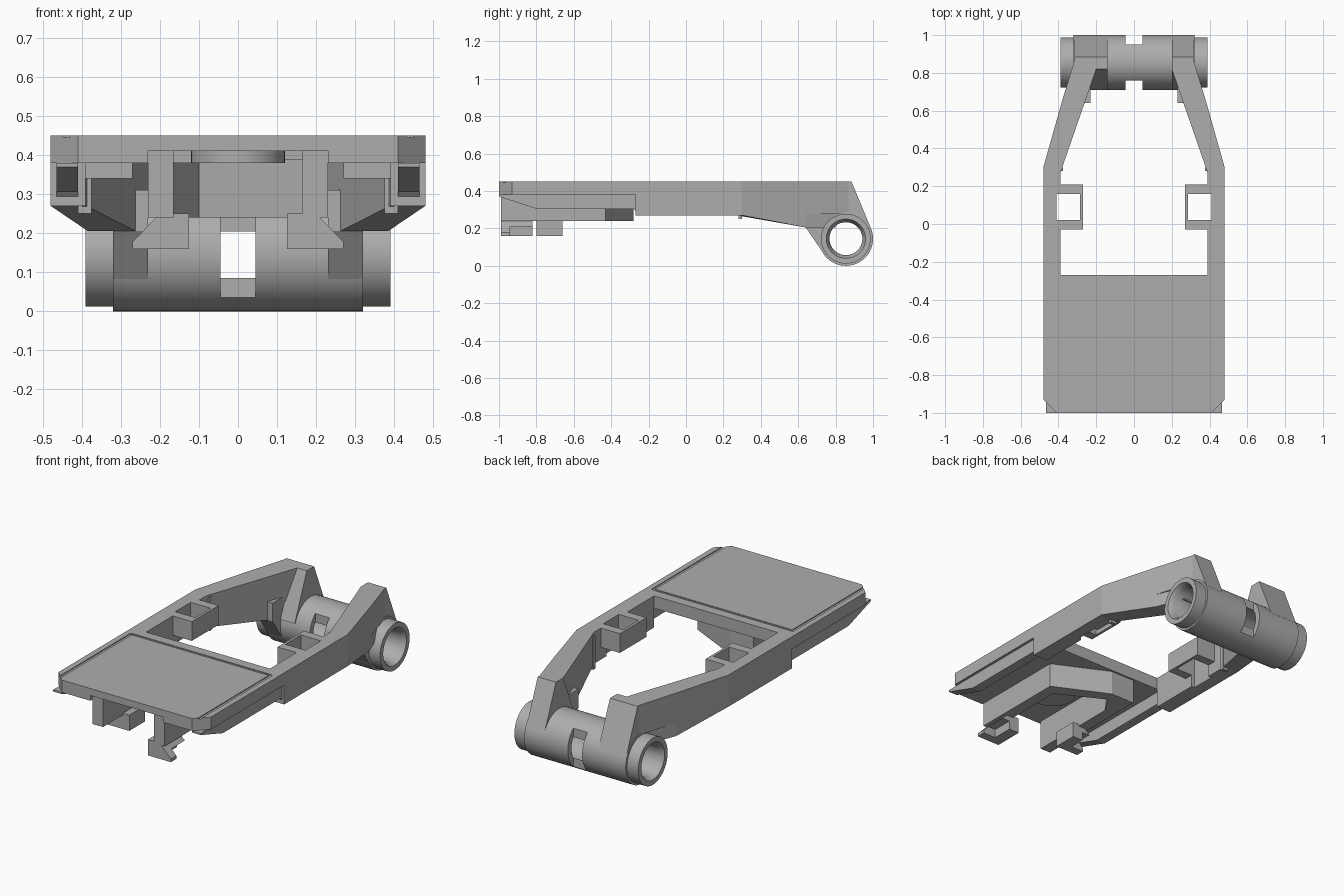
import bpy, bmesh, math
from mathutils import Vector

cube = bpy.data.objects.get("Cube")
if cube:
    bpy.data.objects.remove(cube, do_unlink=True)

grey = bpy.data.materials.new("mid grey plastic")
grey.use_nodes = True
grey.diffuse_color = (0.42, 0.42, 0.42, 1)
grey.node_tree.nodes["Principled BSDF"].inputs["Base Color"].default_value = (0.42, 0.42, 0.42, 1)


def finish(name, bm):
    bmesh.ops.recalc_face_normals(bm, faces=bm.faces[:])
    mesh = bpy.data.meshes.new(name)
    bm.to_mesh(mesh)
    bm.free()
    mesh.materials.append(grey)
    obj = bpy.data.objects.new(name, mesh)
    bpy.context.collection.objects.link(obj)
    return obj


def prism(name, outline, low, high, axis="z"):
    """Extrude a 2D outline along z (xy outline) or x (yz outline)."""
    bm = bmesh.new()
    n = len(outline)
    lows = low if isinstance(low, list) else [low] * n
    place = (lambda p, h: (p[0], p[1], h)) if axis == "z" else (lambda p, h: (h, p[0], p[1]))
    a = [bm.verts.new(place(p, h)) for p, h in zip(outline, lows)]
    b = [bm.verts.new(place(p, high)) for p in outline]
    bm.faces.new(a)
    bm.faces.new(b)
    for i in range(n):
        j = (i + 1) % n
        bm.faces.new((a[i], a[j], b[j], b[i]))
    return finish(name, bm)


def box(name, x0, x1, y0, y1, z0, z1):
    return prism(name, [(x0, y0), (x1, y0), (x1, y1), (x0, y1)], z0, z1)


def flip(points, side):
    return [(side * x, y) for x, y in points]


def lathe(name, profile, y, z, steps=56):
    """Spin a closed (x, radius) profile about the hinge axis."""
    bm = bmesh.new()
    rings = []
    for i in range(steps):
        t = 2 * math.pi * i / steps
        rings.append([bm.verts.new((x, y + r * math.cos(t), z + r * math.sin(t))) for x, r in profile])
    for i in range(steps):
        a, b = rings[i], rings[(i + 1) % steps]
        for k in range(len(profile)):
            m = (k + 1) % len(profile)
            bm.faces.new((a[k], a[m], b[m], b[k]))
    return finish(name, bm)


def cut(obj, cutter):
    mod = obj.modifiers.new("cut", "BOOLEAN")
    mod.operation = "DIFFERENCE"
    mod.solver = "EXACT"
    mod.object = cutter
    bpy.context.view_layer.objects.active = obj
    bpy.ops.object.modifier_apply(modifier=mod.name)
    bpy.data.objects.remove(cutter, do_unlink=True)


def smooth(obj):
    bpy.ops.object.select_all(action="DESELECT")
    obj.select_set(True)
    bpy.context.view_layer.objects.active = obj
    bpy.ops.object.shade_smooth_by_angle(angle=math.radians(30))


# Front plate with clipped corners and a fine groove around its panel
plate = prism("front_plate", [(-0.41, -1), (0.41, -1), (0.48, -0.93), (0.48, -0.27),
                              (-0.48, -0.27), (-0.48, -0.93)], 0.38, 0.45)
for s in (-1, 1):
    cut(plate, box("groove_cutter", s * 0.44 - 0.008, s * 0.44 + 0.008, -1.1, -0.33, 0.445, 0.5))
cut(plate, box("groove_cutter", -0.44, 0.44, -0.34, -0.325, 0.445, 0.5))
cut(plate, box("underside_cutter", -0.23, 0.23, -1.1, -0.45, 0.3, 0.41))

# Hinge barrel: hollow, with stepped collars, slotted front and back
HY, HZ = 0.855, 0.145
half = [(0.32, 0.145), (0.32, 0.133), (0.39, 0.133), (0.39, 0.105), (0.36, 0.088),
        (0.2, 0.088), (0.2, 0.112)]
barrel = lathe("hinge_barrel", half + [(-x, r) for x, r in reversed(half)], HY, HZ)
cut(barrel, box("slot_cutter", -0.045, 0.045, 0.6, 0.76, -0.1, 0.4))
cut(barrel, box("slot_cutter", -0.045, 0.045, 0.95, 1.1, -0.1, 0.4))
smooth(barrel)

for s, side in ((1, "left"), (-1, "right")):
    # Side rail with a square well let into its inner face
    rail = box(side + "_rail", *sorted((s * 0.39, s * 0.48)), -0.27, 0.3, 0.27, 0.45)
    cut(rail, box("well_cutter", *sorted((s * 0.3, s * 0.41)), 0.02, 0.16, 0.2, 0.5))
    well = box(side + "_well", *sorted((s * 0.27, s * 0.392)), -0.03, 0.21, 0.34, 0.45)
    cut(well, box("well_cutter", *sorted((s * 0.285, s * 0.41)), 0.02, 0.16, 0.2, 0.5))

    # Skirt below the plate edge, tapered at the front
    prism(side + "_skirt", [(-1, 0.38), (-1, 0.37), (-0.8, 0.305), (-0.28, 0.305), (-0.25, 0.27),
                            (-0.25, 0.38)], s * 0.41, s * 0.465, "x")

    # Converging arm, deeper toward the hinge
    prism(side + "_arm", flip([(0.48, 0.3), (0.384, 0.64), (0.262, 0.64), (0.39, 0.27)], s),
          [0.27, 0.205, 0.205, 0.27], 0.45)
    prism(side + "_arm_end", flip([(0.384, 0.64), (0.31, 0.885), (0.2, 0.885), (0.2, 0.82),
                                   (0.262, 0.64)], s), 0.28, 0.45)
    prism(side + "_arm_root", flip([(0.384, 0.64), (0.32, 0.8), (0.255, 0.8), (0.262, 0.64)], s),
          0.205, 0.31)
    box(side + "_nub", *sorted((s * 0.375, s * 0.41)), 0.28, 0.3, 0.25, 0.44)

    # Foot rising from the barrel; the right one is wider
    inner = 0.2 if s > 0 else 0.14
    foot = prism(side + "_foot", [(0.71, 0.19), (0.82, 0.45), (0.885, 0.45), (0.985, 0.21), (HY, HZ)],
                 s * inner, s * 0.315, "x")
    gusset = prism(side + "_gusset", [(0.64, 0.31), (0.8, 0.31), (HY, HZ), (0.75, 0.045), (0.64, 0.205)],
                   s * 0.23, s * 0.32, "x")
    for part in (foot, gusset):
        bore = lathe("bore_cutter", [(-0.6, 0), (-0.6, 0.12), (0.6, 0.12), (0.6, 0)], HY, HZ)
        bm = bmesh.new()
        bm.from_mesh(bore.data)
        bmesh.ops.remove_doubles(bm, verts=bm.verts[:], dist=0.0001)
        bmesh.ops.dissolve_degenerate(bm, edges=bm.edges[:], dist=0.0001)
        bmesh.ops.recalc_face_normals(bm, faces=bm.faces[:])
        bm.to_mesh(bore.data)
        bm.free()
        cut(part, bore)

    # Clip leg under the plate
    box(side + "_clip_leg", *sorted((s * 0.165, s * 0.23)), -0.98 if s < 0 else -0.99, -0.44, 0.24, 0.42)


def hook(name, s, y0, y1):
    # Tongue that drops from a clip leg and flares outward
    tongue = [(0.125, 0.25), (0.125, 0.16), (0.27, 0.16), (0.27, 0.178), (0.2, 0.25)]
    bm = bmesh.new()
    ends = [[bm.verts.new((s * x, y, z)) for x, z in tongue] for y in (y0, y1)]
    for end in ends:
        bm.faces.new(end)
    for i in range(len(tongue)):
        j = (i + 1) % len(tongue)
        bm.faces.new((ends[0][i], ends[0][j], ends[1][j], ends[1][i]))
    obj = finish(name, bm)
    # Hollow behind the flare
    cutter = box("hook_cutter", *sorted((s * 0.19, s * 0.3)), y0 + 0.05, y1 + 0.1, 0.1, 0.21)
    cut(obj, cutter)


hook("left_hook", 1, -0.99, -0.82)
hook("right_hook", -1, -0.8, -0.66)

# Slanted wall closing the clip bracket at the back
prism("bracket_back_wall", [(0.23, -0.48), (0.23, -0.43), (-0.08, -0.28), (-0.23, -0.28),
                            (-0.23, -0.45), (-0.17, -0.45), (-0.1, -0.34), (0.16, -0.48)], 0.24, 0.39)

# Round boss on the plate's underside
bpy.ops.mesh.primitive_cylinder_add(vertices=40, radius=0.12, depth=0.04, location=(0, -0.68, 0.4))
boss = bpy.context.object
boss.name = "underside_boss"
boss.data.materials.append(grey)
smooth(boss)
